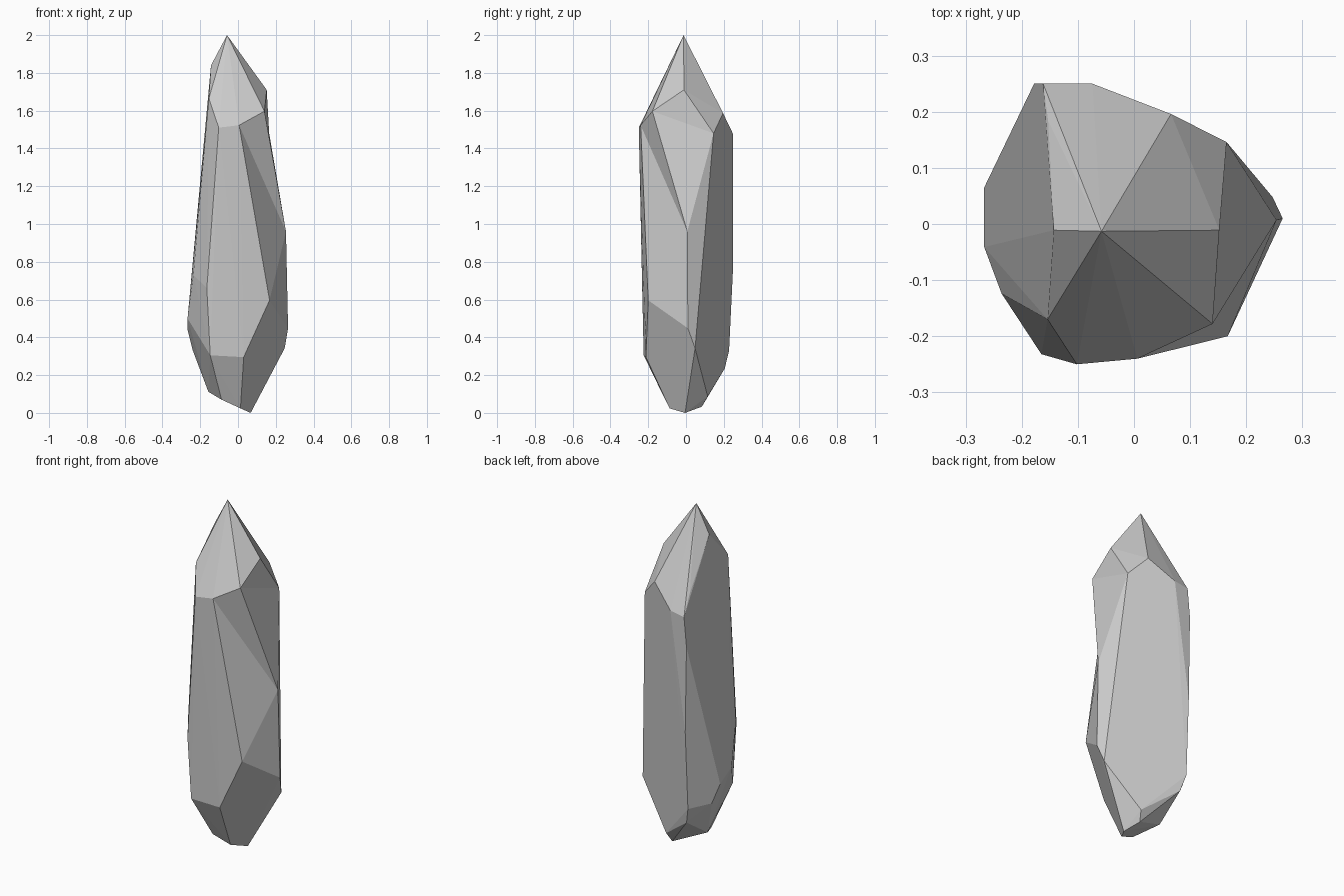
import bpy, bmesh, math

if "Cube" in bpy.data.objects:
    bpy.data.objects.remove(bpy.data.objects["Cube"])

# corner points of the faceted crystal, grouped from tip to base
tip = [(-.058, -.013, 2.0), (-.143, -.011, 1.84), (.152, -.011, 1.71)]
shoulder = [(-.154, -.17, 1.665), (-.102, -.25, 1.51), (-.153, .184, 1.57),
            (.066, .196, 1.587), (-.074, .25, 1.475), (-.162, .25, 1.46)]
waist = [(-.178, .25, 1.29), (-.17, .25, .787), (-.236, -.124, .73),
         (-.165, -.232, .66), (-.267, -.041, .50), (-.267, .065, .44),
         (.265, .01, .448)]
lower = [(.247, .048, .342), (.03, -.212, .295), (-.147, -.224, .305),
         (-.241, .106, .335), (-.172, .228, .33), (-.147, .205, .235)]
base = [(.048, .115, .087), (.03, .084, .033), (.067, -.005, 0), (.013, -.087, .024),
        (-.087, -.11, .07), (-.157, .025, .112)]
# corners around the hollow chip on the right side
notch = {"front": (.006, -.24, 1.523), "ridge": (.14, -.178, 1.597),
         "low": (.167, -.2, .596), "side": (.254, .007, .96),
         "back": (.165, .146, 1.48)}

bm = bmesh.new()
for p in tip + shoulder + waist + lower + base:
    bm.verts.new(p)
key = {k: bm.verts.new(p) for k, p in notch.items()}
bm.verts.ensure_lookup_table()
key["peak"] = bm.verts[2]

res = bmesh.ops.convex_hull(bm, input=bm.verts[:])
spare = [v for v in bm.verts if not v.link_faces]


def flip(a, b):
    """Turn a hull edge the other way so that the chip becomes hollow."""
    e = bm.edges.get((key[a], key[b]))
    print("flip", a, b, e is not None)
    if e:
        bmesh.ops.rotate_edges(bm, edges=[e], use_ccw=False)


flip("ridge", "low")
flip("peak", "side")
bmesh.ops.delete(bm, geom=spare, context='VERTS')
bmesh.ops.recalc_face_normals(bm, faces=bm.faces[:])
bmesh.ops.dissolve_limit(bm, angle_limit=math.radians(1.5),
                         verts=bm.verts[:], edges=bm.edges[:])

# crystal object, flat shaded
mesh = bpy.data.meshes.new("crystal_shard")
bm.to_mesh(mesh)
bm.free()
crystal = bpy.data.objects.new("crystal_shard", mesh)
bpy.context.collection.objects.link(crystal)
